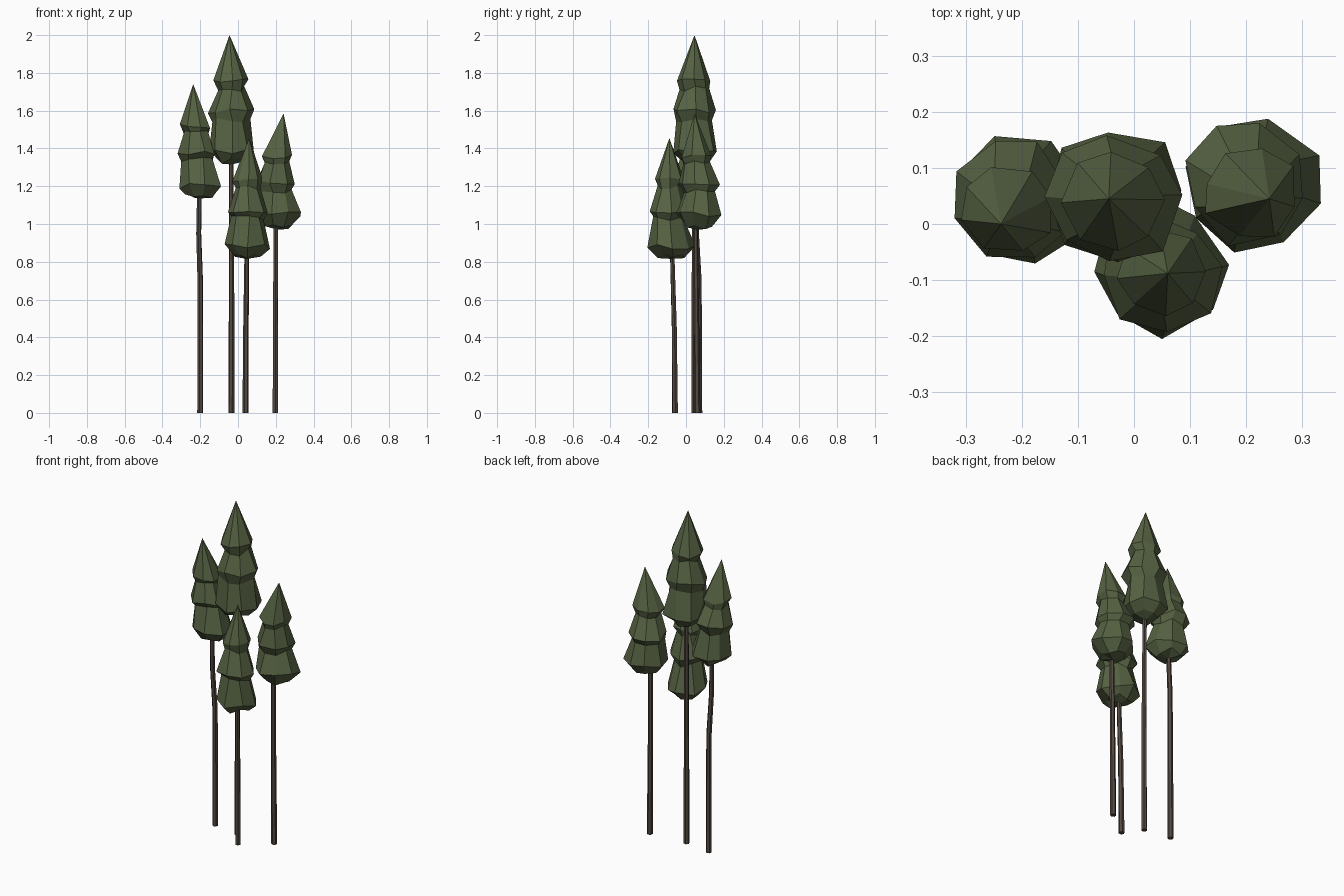
import bpy, bmesh, math, random
from mathutils import Vector

if "Cube" in bpy.data.objects:
    bpy.data.objects.remove(bpy.data.objects["Cube"])

random.seed(4)


def material(name, rgb):
    m = bpy.data.materials.new(name)
    m.diffuse_color = (*rgb, 1)
    m.use_nodes = True
    m.node_tree.nodes["Principled BSDF"].inputs["Base Color"].default_value = m.diffuse_color
    return m


GREEN = material("needle green", (0.093, 0.122, 0.055))
BROWN = material("bark brown", (0.085, 0.066, 0.052))


def loft(name, rings, sides, mat, turn=0.0, jitter=0.0):
    """Flat-faced skin through (x, y, z, radius) rings; radius 0 makes a tip."""
    bm = bmesh.new()
    loops = []
    for x, y, z, r in rings:
        if r == 0:
            loops.append([bm.verts.new((x, y, z))])
            continue
        loop = []
        for i in range(sides):
            a = turn + 2 * math.pi * i / sides + random.uniform(-1, 1) * jitter
            k = r * (1 + random.uniform(-1, 1) * jitter)
            dz = random.uniform(-0.16, 0.16) * jitter
            loop.append(bm.verts.new((x + k * math.cos(a), y + k * math.sin(a), z + dz)))
        loops.append(loop)
    for lo, hi in zip(loops, loops[1:]):
        for i in range(sides):
            j = (i + 1) % sides
            quad = [lo[i % len(lo)], lo[j % len(lo)], hi[j % len(hi)], hi[i % len(hi)]]
            bm.faces.new(list(dict.fromkeys(quad)))
    for end in (loops[0], loops[-1]):
        if len(end) > 1:
            bm.faces.new(end)
    bmesh.ops.recalc_face_normals(bm, faces=bm.faces)
    me = bpy.data.meshes.new(name)
    bm.to_mesh(me)
    bm.free()
    me.materials.append(mat)
    ob = bpy.data.objects.new(name, me)
    bpy.context.collection.objects.link(ob)


# Each tree: trunk path, then crown centres and heights from bottom to tip
# crown: (x, y, z) for the lower, middle, upper tier rims and the tip; s = girth
TREES = {
    "left": dict(
        trunk=[(-.2, .07, 0), (-.2, .068, .7), (-.208, .055, .95), (-.204, .047, 1.2)],
        rims=[(-.204, .047, 1.2), (-.218, .045, 1.38), (-.225, .025, 1.52)],
        bottom=1.135, tip=(-.237, .0, 1.74), girth=(.12, .104, .08), turn=.3),
    "tall": dict(
        trunk=[(-.035, .045, 0), (-.034, .044, .7), (-.036, .048, 1.38)],
        rims=[(-.035, .05, 1.38), (-.038, .045, 1.595), (-.035, .045, 1.755)],
        bottom=1.315, tip=(-.045, .045, 2.0), girth=(.122, .121, .088), turn=.8),
    "front": dict(
        trunk=[(.04, -.058, 0), (.042, -.062, .45), (.047, -.074, .88)],
        rims=[(.046, -.077, .88), (.046, -.09, 1.07), (.05, -.09, 1.235)],
        bottom=.815, tip=(.06, -.088, 1.455), girth=(.118, .106, .077), turn=.1),
    "right": dict(
        trunk=[(.198, .06, 0), (.198, .055, .5), (.2, .05, 1.05)],
        rims=[(.21, .068, 1.05), (.202, .072, 1.215), (.208, .055, 1.355)],
        bottom=.97, tip=(.241, .045, 1.585), girth=(.122, .112, .083), turn=.5),
}

for name, t in TREES.items():
    # slim tapering trunk
    n = len(t["trunk"]) - 1
    loft(name + "_trunk",
         [(*p, .0165 - .004 * i / n) for i, p in enumerate(t["trunk"])],
         6, BROWN, t["turn"])

    # three-tiered crown with a rounded underside
    low, mid, top = (Vector(p) for p in t["rims"])
    g = t["girth"]
    neck1 = low.lerp(mid, .78)
    neck2 = mid.lerp(top, .76)
    b = t["bottom"]
    rings = [(low.x, low.y, b, 0),
             (low.x, low.y, b + .018, g[0] * .6),
             (*low, g[0]),
             (*neck1, g[1] * .8),
             (*mid, g[1]),
             (*neck2, g[2] * .85),
             (*top, g[2]),
             (*t["tip"], 0)]
    loft(name + "_crown", rings, 8, GREEN, t["turn"], .09)
